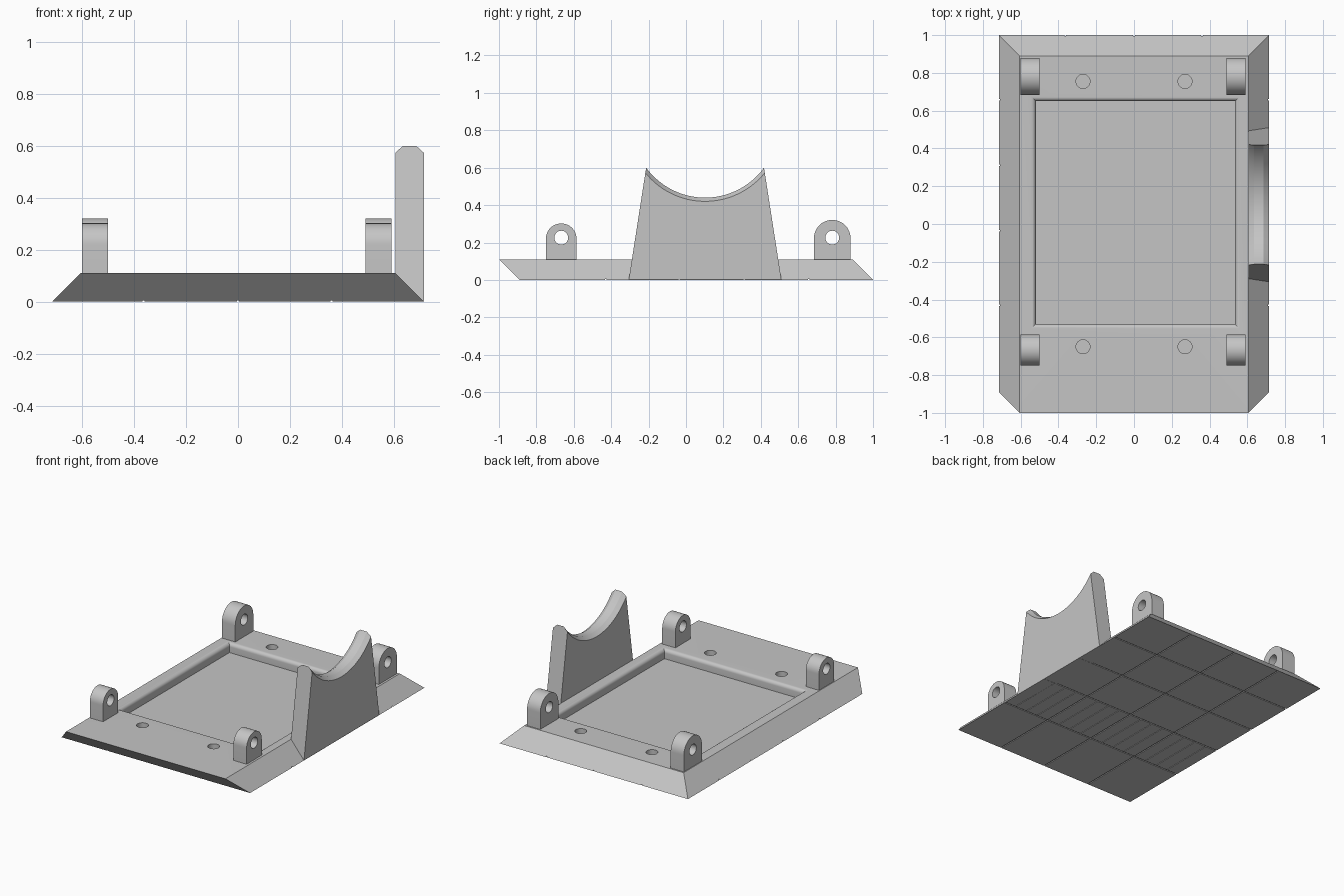
import bpy, bmesh
from math import sin, cos, pi, radians

cube = bpy.data.objects.get("Cube")
if cube:
    bpy.data.objects.remove(cube)

grey = bpy.data.materials.new("light grey")
grey.use_nodes = True
colour = (0.56, 0.56, 0.56, 1)
grey.diffuse_color = colour
grey.node_tree.nodes["Principled BSDF"].inputs["Base Color"].default_value = colour


def loft(name, *solids):
    """Object made of closed solids, each a list of matching rings of points."""
    bm = bmesh.new()
    for rings in solids:
        rows = [[bm.verts.new(p) for p in ring] for ring in rings]
        n = len(rows[0])
        for a, b in zip(rows, rows[1:]):
            for i in range(n):
                j = (i + 1) % n
                bm.faces.new((a[i], a[j], b[j], b[i]))
        bm.faces.new(rows[0])
        bm.faces.new(rows[-1])
    bmesh.ops.recalc_face_normals(bm, faces=bm.faces)
    mesh = bpy.data.meshes.new(name)
    bm.to_mesh(mesh)
    bm.free()
    mesh.materials.append(grey)
    ob = bpy.data.objects.new(name, mesh)
    bpy.context.collection.objects.link(ob)
    return ob


def rect(x0, x1, y0, y1, z):
    return [(x0, y0, z), (x1, y0, z), (x1, y1, z), (x0, y1, z)]


def box(x0, x1, y0, y1, z0, z1):
    return [rect(x0, x1, y0, y1, z0), rect(x0, x1, y0, y1, z1)]


def circle(u, v, r, n=48):
    return [(u + r * cos(2 * pi * i / n), v + r * sin(2 * pi * i / n)) for i in range(n)]


def along_x(x, outline):
    return [(x, y, z) for y, z in outline]


def cut(ob, cutter):
    """Subtract the cutter, keep the result and discard the cutter."""
    mod = ob.modifiers.new("cut", "BOOLEAN")
    mod.operation, mod.solver, mod.object = "DIFFERENCE", "EXACT", cutter
    bpy.context.view_layer.update()
    done = bpy.data.meshes.new_from_object(ob.evaluated_get(bpy.context.evaluated_depsgraph_get()))
    ob.modifiers.clear()
    ob.data = done
    bpy.data.objects.remove(cutter)


def smooth(ob):
    bpy.ops.object.select_all(action="DESELECT")
    ob.select_set(True)
    bpy.context.view_layer.objects.active = ob
    bpy.ops.object.shade_smooth_by_angle(angle=radians(30))


# Base plate: sloped sides and back, undercut front
TOP = 0.11
base = loft("base_plate", [rect(-0.715, 0.715, -0.89, 1, 0),
                           rect(-0.605, 0.605, -1, 0.89, TOP)])

# Recessed tray with a rounded upper lip
LIP = 0.025
rings = [rect(-0.52, 0.535, -0.53, 0.65, 0.045)]
for i in range(7):
    a = pi / 2 * i / 6
    g = LIP * (1 - cos(a))
    rings.append(rect(-0.52 - g, 0.535 + g, -0.53 - g, 0.65 + g, TOP - LIP + LIP * sin(a)))
rings.append(rect(-0.545, 0.56, -0.555, 0.675, 0.2))
cut(base, loft("tray_cutter", rings))

# Screw holes in the two end strips
holes = [[[(x, y, z) for x, y in circle(cx, cy, 0.037, 32)] for z in (0.03, 0.2)]
         for cx in (-0.27, 0.27) for cy in (-0.65, 0.755)]
cut(base, loft("screw_hole_cutter", *holes))

# Fine grooves under the plate
W, D = 0.004, 0.005
cross = [-0.43, -0.035, 0.312, 0.657]
cut(base, loft("cross_groove_cutter", *[box(-1, 1, y - W, y + W, -0.1, D) for y in cross]))
long_x = [-0.363, 0, 0.36]
grooves = [box(x - W, x + W, -2, 2, -0.1, D) for x in long_x]
for cell in range(4):
    for k in (1, 2, 3):
        x = -0.72 + 0.36 * cell + 0.09 * k
        grooves.append(box(x - W / 2, x + W / 2, cross[0], cross[1], -0.1, D * 0.8))
cut(base, loft("long_groove_cutter", *grooves))
smooth(base)

# Hinge lugs: round-topped blocks with a cross hole
for end, y, r, zc in (("front", -0.667, 0.082, 0.22), ("back", 0.782, 0.098, 0.223)):
    arch = [(y + r * cos(pi * i / 24), zc + r * sin(pi * i / 24)) for i in range(25)]
    outline = [(y - r, TOP - 0.02), (y + r, TOP - 0.02)] + arch
    for side, x0 in (("right", -0.60), ("left", 0.49)):
        lug = loft(f"{end}_{side}_lug", [along_x(x0, outline), along_x(x0 + 0.1, outline)])
        hole = circle(y, 0.226, 0.037, 32)
        cut(lug, loft("lug_hole_cutter", [along_x(x0 - 0.1, hole), along_x(x0 + 0.2, hole)]))
        smooth(lug)

# Tapered side cradle with a chamfered round saddle
X0, X1, CY = 0.605, 0.715, 0.102
side = [(CY - 0.408, 0.001), (CY + 0.408, 0.001), (CY + 0.315, 0.6), (CY - 0.315, 0.6)]
cradle = loft("side_cradle", [along_x(X0, side), along_x(X1, side)])
stations = ((X0 - 0.03, 0.43), (X0 + 0.03, 0.39), (X1 - 0.03, 0.39), (X1 + 0.03, 0.43))
cut(cradle, loft("saddle_cutter", [along_x(x, circle(CY, 0.83, r, 128)) for x, r in stations]))
smooth(cradle)
